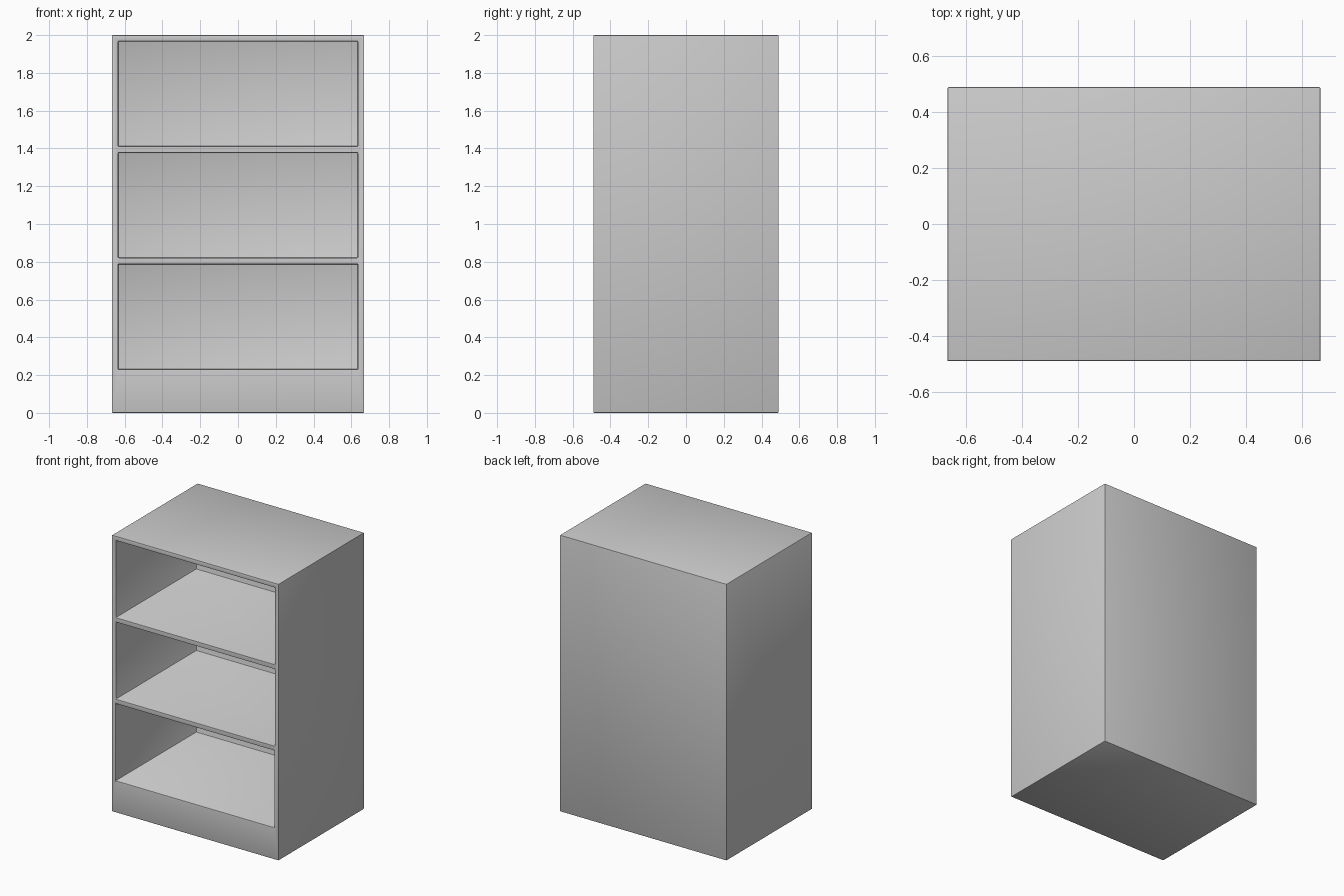
import bpy

if "Cube" in bpy.data.objects:
    bpy.data.objects.remove(bpy.data.objects["Cube"])

W, D, H = 1.334, 0.98, 2.0
OPEN_W, OPEN_H = 1.27, 0.556
BACK_Y = 0.43


def box(name, x, y, z):
    """Box from (min, max) pairs."""
    bpy.ops.mesh.primitive_cube_add(size=1)
    ob = bpy.context.object
    ob.name = name
    for v in ob.data.vertices:
        v.co = [r[0] if c < 0 else r[1] for c, r in zip(v.co, (x, y, z))]
    return ob


# Cabinet body
body = box("bookcase_body", (-W / 2, W / 2), (-D / 2, D / 2), (0, H))

# Three equal shelf compartments, open at the front
cutters = []
for i in range(3):
    z0 = 0.231 + i * 0.59
    cut = box(f"compartment_cutter_{i + 1}", (-OPEN_W / 2, OPEN_W / 2),
              (-D / 2 - 0.1, BACK_Y), (z0, z0 + OPEN_H))
    cut.hide_render = True
    cutters.append(cut)
    mod = body.modifiers.new(f"compartment_{i + 1}", 'BOOLEAN')
    mod.operation = 'DIFFERENCE'
    mod.solver = 'EXACT'
    mod.object = cut

# Slightly eased edges
bevel = body.modifiers.new("eased_edges", 'BEVEL')
bevel.width = 0.005
bevel.segments = 2
bevel.limit_method = 'ANGLE'

# Bake the modifiers and discard the cutters
bpy.ops.object.select_all(action='DESELECT')
body.select_set(True)
bpy.context.view_layer.objects.active = body
for mod in list(body.modifiers):
    bpy.ops.object.modifier_apply(modifier=mod.name)
for cut in cutters:
    bpy.data.objects.remove(cut, do_unlink=True)
bpy.ops.object.shade_smooth_by_angle()
